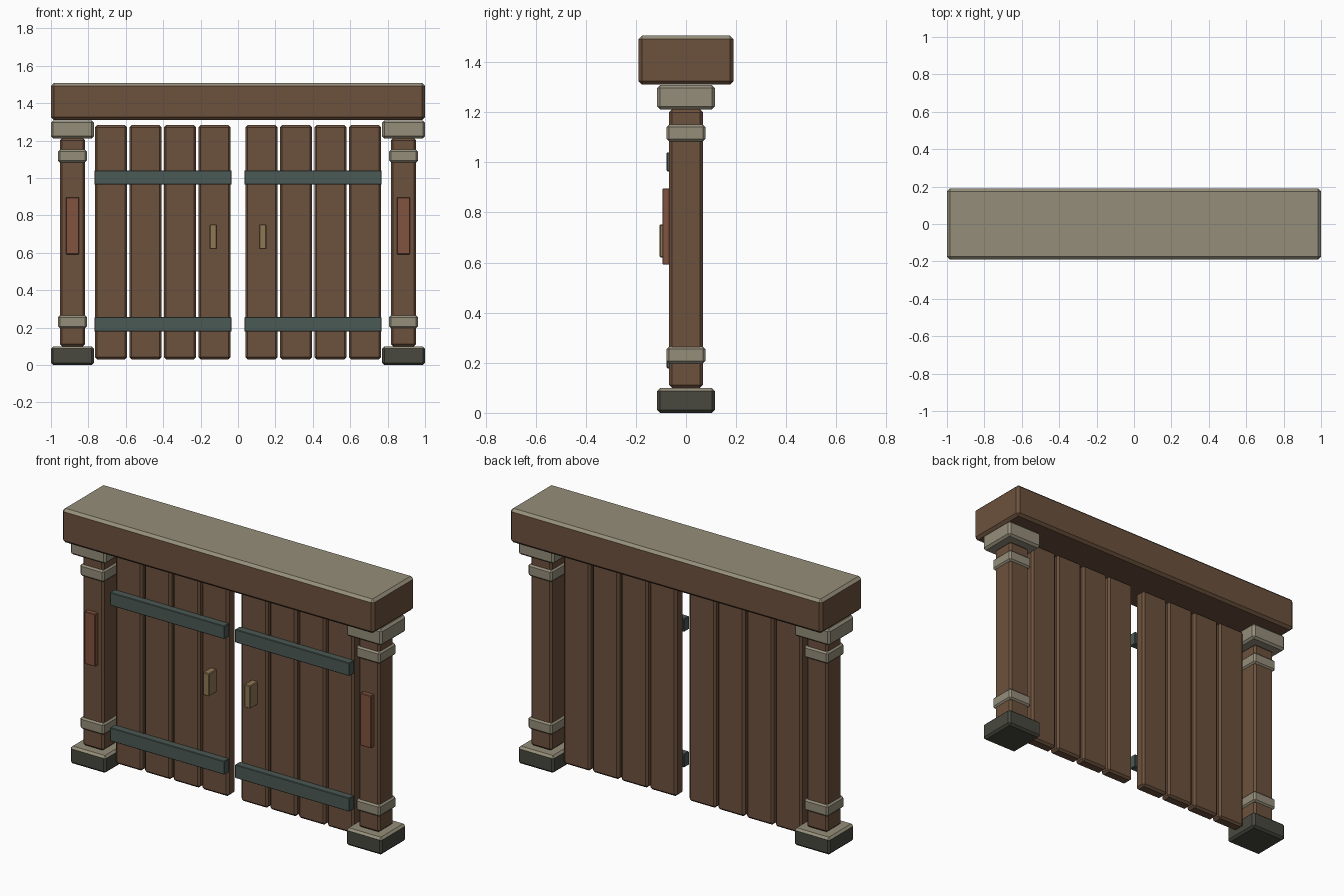
import bpy, bmesh

if "Cube" in bpy.data.objects:
    bpy.data.objects.remove(bpy.data.objects["Cube"])


def material(name, rgb):
    m = bpy.data.materials.new(name)
    m.diffuse_color = (*rgb, 1)
    m.use_nodes = True
    m.node_tree.nodes["Principled BSDF"].inputs["Base Color"].default_value = m.diffuse_color
    return m


WOOD = material("wood", (0.15, 0.083, 0.047))
STONE = material("stone", (0.30, 0.27, 0.195))
DARK = material("dark_stone", (0.065, 0.065, 0.05))
IRON = material("iron", (0.07, 0.10, 0.09))
BRASS = material("brass", (0.28, 0.19, 0.09))
RED = material("red_wood", (0.22, 0.088, 0.05))


def box(name, x, y, z, mat, bevel=0.0, top=None):
    """Chamfered box from (min, max) ranges, optionally with a second material on top."""
    bm = bmesh.new()
    bmesh.ops.create_cube(bm, size=1)
    for v in bm.verts:
        v.co = [r[0] + (c + 0.5) * (r[1] - r[0]) for c, r in zip(v.co, (x, y, z))]
    if bevel:
        bmesh.ops.bevel(bm, geom=bm.edges[:], offset=bevel, segments=1,
                        affect='EDGES', profile=0.5)
    bm.normal_update()
    mesh = bpy.data.meshes.new(name)
    mesh.materials.append(mat)
    if top:
        mesh.materials.append(top)
        for f in bm.faces:
            f.material_index = int(f.normal.z > 0.5)
    bm.to_mesh(mesh)
    bm.free()
    ob = bpy.data.objects.new(name, mesh)
    bpy.context.collection.objects.link(ob)
    return ob


# Lintel beam with a pale weathered top
box("lintel_beam", (-1, 1), (-0.19, 0.19), (1.31, 1.507), WOOD, 0.015, STONE)

for side, s in (("left", -1), ("right", 1)):
    def part(name, x, y, z, *args):
        xs = tuple(sorted((s * x[0], s * x[1])))
        return box(f"{side}_{name}", xs, y, z, *args)

    # Gate post with its stone fittings
    part("post_base", (0.77, 1.0), (-0.115, 0.115), (0, 0.10), DARK, 0.012, STONE)
    part("post", (0.817, 0.953), (-0.068, 0.068), (0.10, 1.212), WOOD, 0.012)
    for label, z in (("lower", (0.197, 0.265)), ("upper", (1.083, 1.152))):
        part(f"{label}_post_band", (0.808, 0.962), (-0.077, 0.077), z, STONE, 0.01)
    part("post_cap", (0.77, 1.0), (-0.115, 0.115), (1.212, 1.308), STONE, 0.012)
    part("post_plaque", (0.85, 0.92), (-0.094, -0.064), (0.592, 0.896), RED, 0.003)

    # Door leaf: four planks, two straps and a handle
    for i in range(4):
        x0 = 0.04 + i * 0.1843
        part(f"plank_{i + 1}", (x0, x0 + 0.172), (-0.035, 0.035), (0.03, 1.282), WOOD, 0.012)
    for label, z in (("lower", (0.178, 0.256)), ("upper", (0.964, 1.04))):
        part(f"{label}_strap", (0.034, 0.768), (-0.077, -0.032), z, IRON, 0.003)
    part("handle", (0.113, 0.152), (-0.105, -0.033), (0.62, 0.753), BRASS, 0.004)
